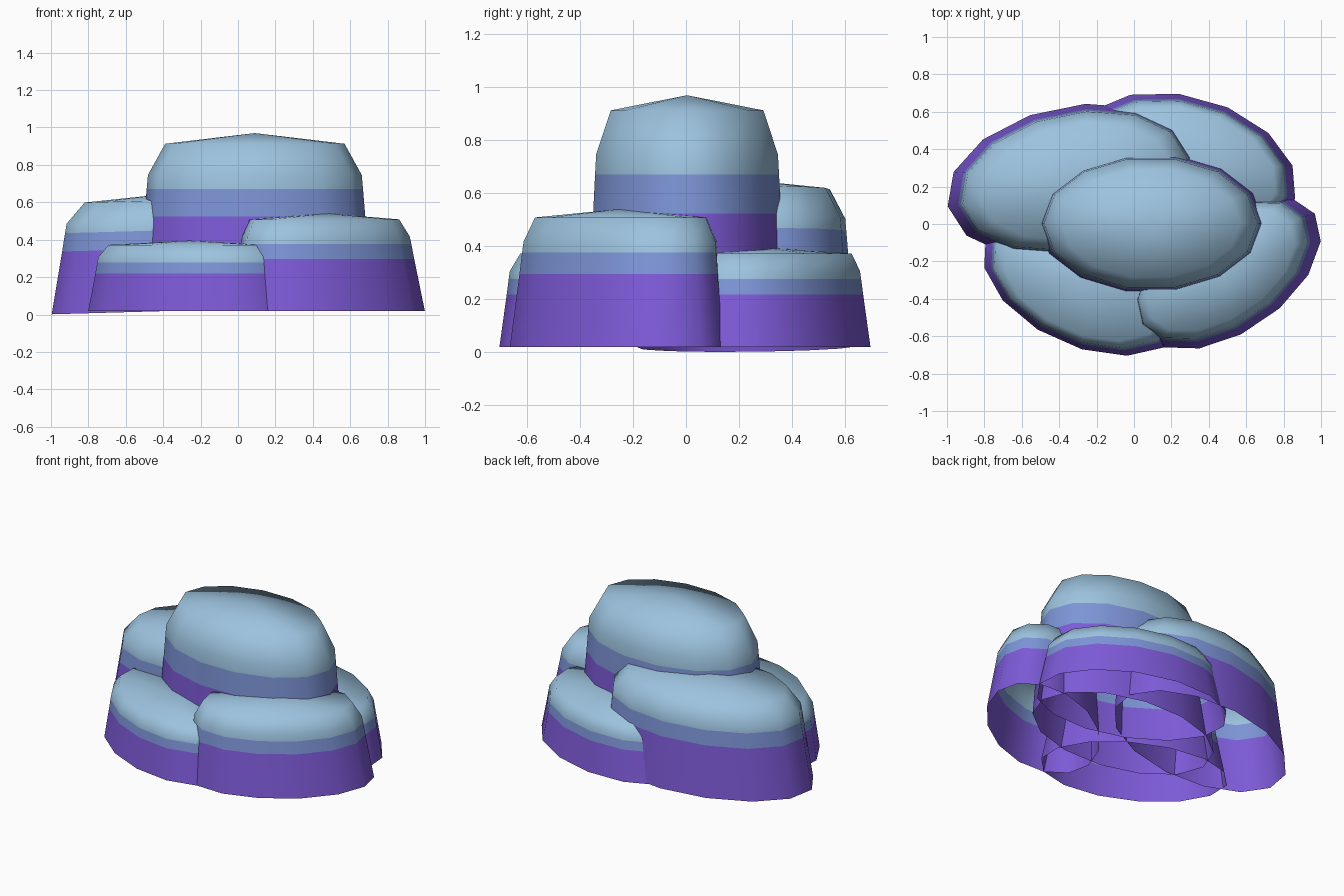
import bpy, bmesh, math
from mathutils import Matrix

if "Cube" in bpy.data.objects:
    bpy.data.objects.remove(bpy.data.objects["Cube"])

SIDES = 14


def material(name, rgb):
    m = bpy.data.materials.new(name)
    m.diffuse_color = (*rgb, 1)
    m.use_nodes = True
    m.node_tree.nodes["Principled BSDF"].inputs["Base Color"].default_value = m.diffuse_color
    return m


MATS = [material("purple_base", (0.205, 0.102, 0.68)),
        material("periwinkle_band", (0.205, 0.30, 0.68)),
        material("pale_blue_cap", (0.335, 0.545, 0.735))]


def boulder(name, center, a, b, angle, top, shoulder, lean=(0, 0), tilt=0.0):
    """Open-bottomed elliptical boulder: stacked rings closed by a low peak."""
    base = 0.02
    h = top - base
    # (height fraction, width scale)
    rings = [(0, 1), (0.53, 0.93), (0.685, 0.911), (0.765, 0.90), (0.94, shoulder)]
    bm = bmesh.new()
    ca, sa = math.cos(math.radians(angle)), math.sin(math.radians(angle))
    loops = []
    for f, s in rings:
        loop = []
        for i in range(SIDES):
            t = 2 * math.pi * i / SIDES
            u, v = a * s * math.cos(t), b * s * math.sin(t)
            loop.append(bm.verts.new((u * ca - v * sa + lean[0] * f,
                                      u * sa + v * ca + lean[1] * f, h * f)))
        loops.append(loop)
    # walls, coloured by level
    for k in range(len(loops) - 1):
        lo, hi = loops[k], loops[k + 1]
        for i in range(SIDES):
            j = (i + 1) % SIDES
            bm.faces.new((lo[i], lo[j], hi[j], hi[i])).material_index = min(k, 2)
    # peak
    peak = bm.verts.new((lean[0] * 0.5, lean[1] * 0.5, h))
    for i in range(SIDES):
        f = bm.faces.new((loops[-1][i], loops[-1][(i + 1) % SIDES], peak))
        f.material_index = 2
    for f in bm.faces:
        f.smooth = True
    bm.transform(Matrix.Translation((center[0], center[1], base))
                 @ Matrix.Rotation(-tilt, 4, 'Y'))
    me = bpy.data.meshes.new(name)
    bm.to_mesh(me)
    bm.free()
    for m in MATS:
        me.materials.append(m)
    ob = bpy.data.objects.new(name, me)
    bpy.context.collection.objects.link(ob)
    return ob


# tall middle boulder and the four around it
boulder("center_boulder", (0.09, 0.004), 0.635, 0.391, 0, 0.97, 0.755)
boulder("back_left_boulder", (-0.33, 0.23), 0.68, 0.40, 11.5, 0.65, 0.76, (0.035, 0.0), 0.028)
boulder("front_right_boulder", (0.50, -0.26), 0.563, 0.322, 34, 0.54, 0.80, (-0.04, 0.015))
boulder("front_left_boulder", (-0.26, -0.31), 0.583, 0.345, -24, 0.395, 0.80)
boulder("back_right_boulder", (0.27, 0.30), 0.614, 0.383, -15.5, 0.395, 0.82)
